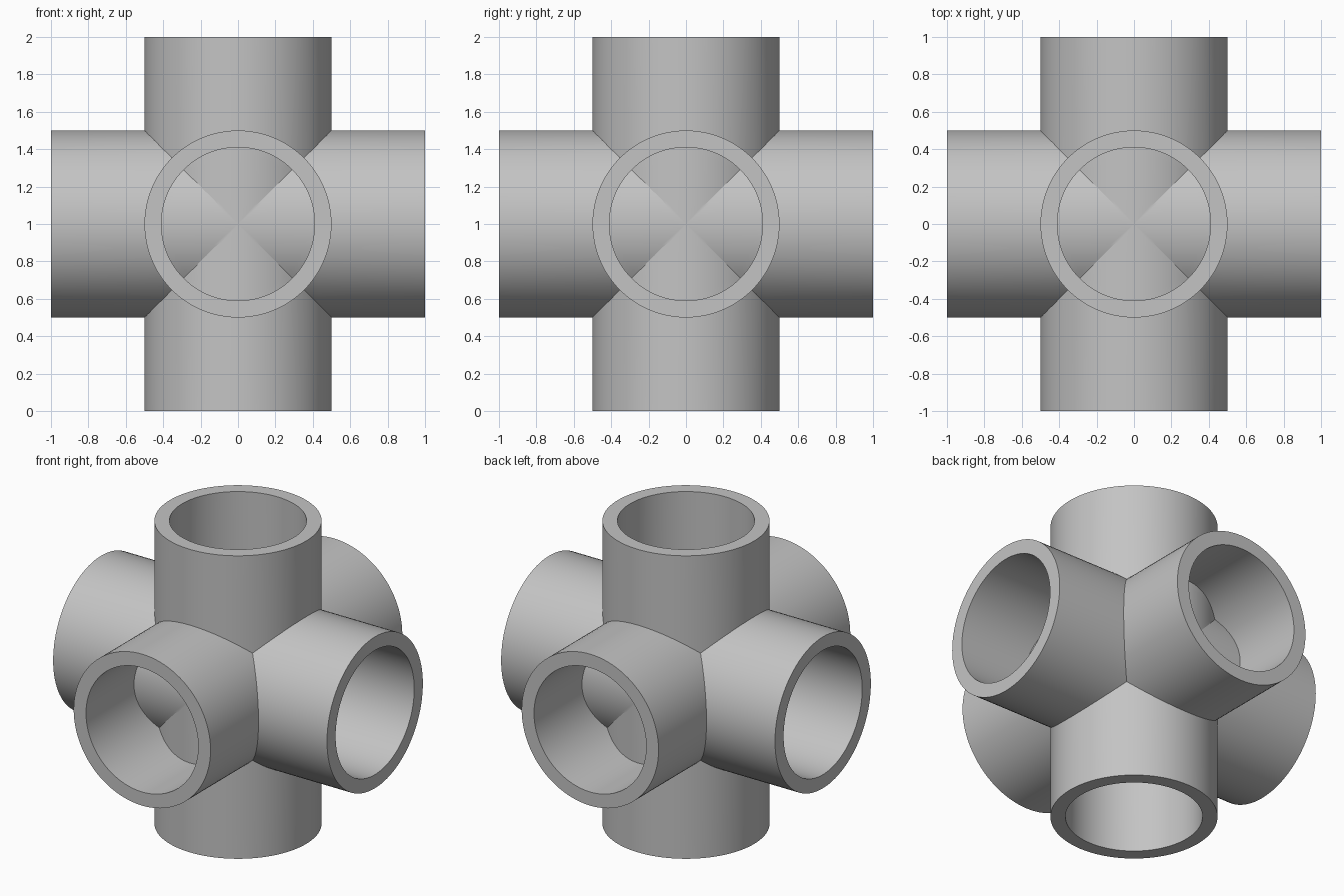
import bpy, bmesh
from math import sin, cos, pi, sqrt, radians
from mathutils import Matrix

cube = bpy.data.objects.get("Cube")
if cube:
    bpy.data.objects.remove(cube, do_unlink=True)

OUTER, BORE, LENGTH, SIDES, CAP_RINGS = 0.5, 0.41, 1.0, 96, 12


def outer_foot(x, y):
    # mitre line where neighbouring arms of equal radius meet
    return max(abs(x), abs(y))


def bore_floor(x, y):
    # the bore stops on the crossing pipes' outer surface
    return sqrt(OUTER ** 2 - min(abs(x), abs(y)) ** 2)


def arm_end(x, y):
    return LENGTH


def add_arm(bm, turn):
    # rings run from the mitre, over the rim, down the bore and across its floor
    rings = [(OUTER, outer_foot), (OUTER, arm_end), (BORE, arm_end)]
    rings += [(BORE * (1 - i / CAP_RINGS), bore_floor) for i in range(CAP_RINGS)]
    loops = []
    for radius, height in rings:
        loop = []
        for i in range(SIDES):
            x, y = radius * cos(2 * pi * i / SIDES), radius * sin(2 * pi * i / SIDES)
            loop.append(bm.verts.new(turn @ Matrix.Translation((x, y, height(x, y))).translation))
        loops.append(loop)
    centre = bm.verts.new(turn @ Matrix.Translation((0, 0, OUTER)).translation)
    for a, b in zip(loops, loops[1:]):
        for i in range(SIDES):
            j = (i + 1) % SIDES
            bm.faces.new((a[i], a[j], b[j], b[i]))
    for i in range(SIDES):
        bm.faces.new((loops[-1][i], loops[-1][(i + 1) % SIDES], centre))


# six identical arms, welded along their mitres
bm = bmesh.new()
for axis, angle in (("X", 0), ("X", 90), ("X", 180), ("X", 270), ("Y", 90), ("Y", 270)):
    add_arm(bm, Matrix.Rotation(radians(angle), 3, axis))
bmesh.ops.remove_doubles(bm, verts=bm.verts, dist=0.0005)
bmesh.ops.recalc_face_normals(bm, faces=bm.faces)
bmesh.ops.translate(bm, verts=bm.verts, vec=(0, 0, LENGTH))

mesh = bpy.data.meshes.new("six_way_pipe_fitting")
bm.to_mesh(mesh)
bm.free()
fitting = bpy.data.objects.new("six_way_pipe_fitting", mesh)
bpy.context.collection.objects.link(fitting)

# plain grey
grey = bpy.data.materials.new("plain_grey")
grey.use_nodes = True
colour = (0.55, 0.55, 0.55, 1)
grey.diffuse_color = colour
grey.node_tree.nodes["Principled BSDF"].inputs["Base Color"].default_value = colour
mesh.materials.append(grey)

# smooth walls with sharp rims and mitres
bpy.ops.object.select_all(action="DESELECT")
fitting.select_set(True)
bpy.context.view_layer.objects.active = fitting
bpy.ops.object.shade_smooth_by_angle(angle=radians(15))
